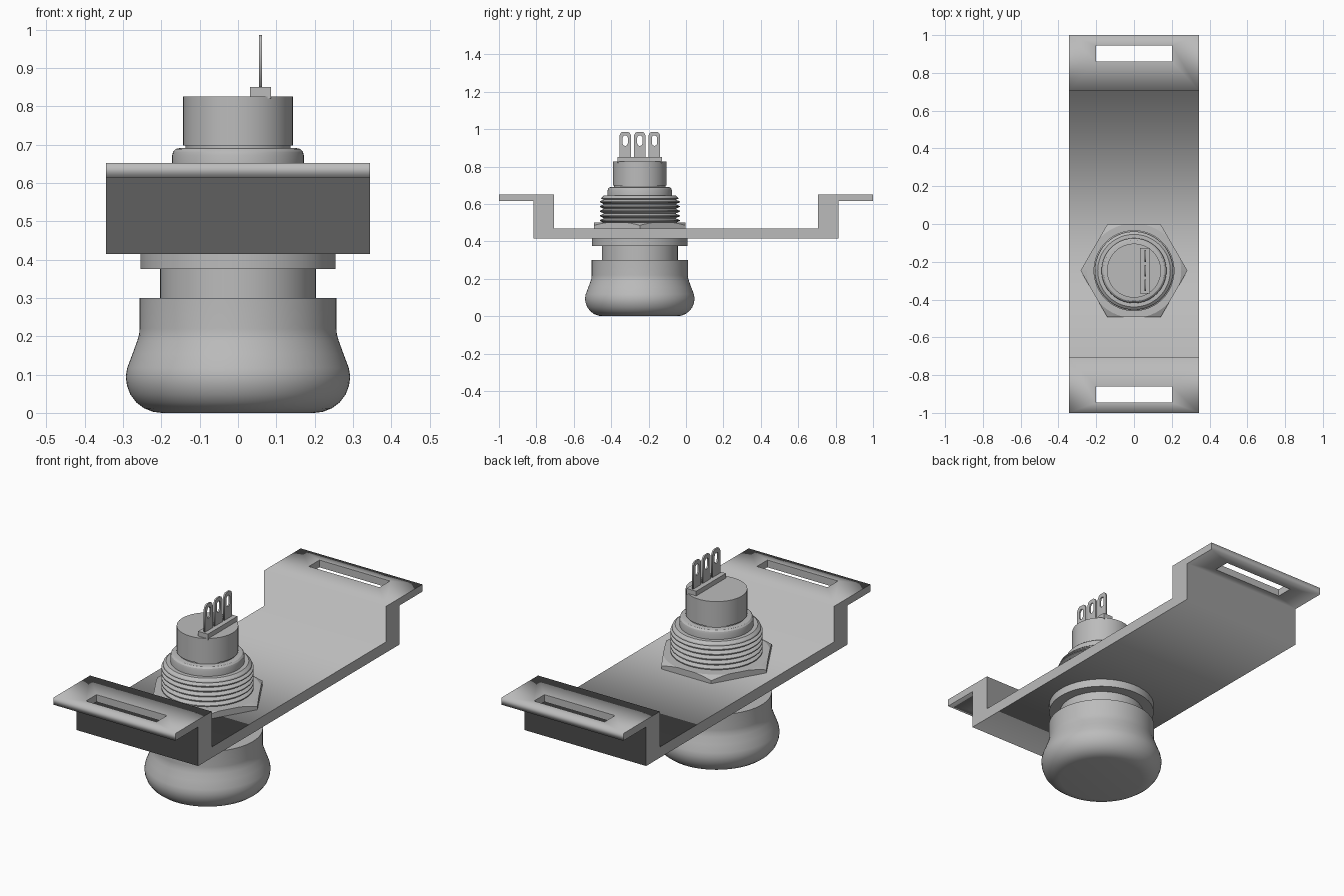
import bpy, bmesh, math
from mathutils import Matrix

if "Cube" in bpy.data.objects:
    bpy.data.objects.remove(bpy.data.objects["Cube"], do_unlink=True)

CY = -0.247  # axis of the push button

grey = bpy.data.materials.new("plain grey")
grey.use_nodes = True
GREY = (0.5, 0.5, 0.5, 1)
grey.diffuse_color = GREY
grey.node_tree.nodes["Principled BSDF"].inputs["Base Color"].default_value = GREY


def add(name, data):
    obj = bpy.data.objects.new(name, data)
    bpy.context.collection.objects.link(obj)
    data.materials.append(grey)
    return obj


def select(obj):
    bpy.ops.object.select_all(action="DESELECT")
    obj.select_set(True)
    bpy.context.view_layer.objects.active = obj


def from_bmesh(name, bm):
    bmesh.ops.recalc_face_normals(bm, faces=bm.faces)
    mesh = bpy.data.meshes.new(name)
    bm.to_mesh(mesh)
    bm.free()
    return add(name, mesh)


def box(name, x, y, z):
    bm = bmesh.new()
    size = Matrix.Diagonal((x[1] - x[0], y[1] - y[0], z[1] - z[0], 1))
    mid = Matrix.Translation([sum(r) / 2 for r in (x, y, z)])
    bmesh.ops.create_cube(bm, size=1, matrix=mid @ size)
    return from_bmesh(name, bm)


def lathe(name, profile, sides=72):
    """Turn (radius, height) points about the button axis, closing both ends."""
    bm = bmesh.new()
    rings = [[bm.verts.new((r * math.cos(math.tau * i / sides),
                            CY + r * math.sin(math.tau * i / sides), z))
              for i in range(sides)] for r, z in profile]
    for low, high in zip(rings, rings[1:]):
        for i in range(sides):
            j = (i + 1) % sides
            bm.faces.new((low[i], low[j], high[j], high[i]))
    bm.faces.new(rings[0])
    bm.faces.new(rings[-1])
    return from_bmesh(name, bm)


def smooth(obj, degrees=28):
    select(obj)
    bpy.ops.object.shade_smooth_by_angle(angle=math.radians(degrees))


def boolean(obj, cutter, operation):
    cutter.hide_render = True
    mod = obj.modifiers.new("cut", "BOOLEAN")
    mod.operation, mod.solver, mod.object = operation, "EXACT", cutter
    select(obj)
    bpy.ops.object.modifier_apply(modifier=mod.name)
    bpy.data.objects.remove(cutter, do_unlink=True)


def side_plate(name, outlines, x, half_width):
    """Extrude closed (y, z) outlines along x; inner outlines become holes."""
    curve = bpy.data.curves.new(name, "CURVE")
    curve.dimensions, curve.fill_mode, curve.extrude = "2D", "BOTH", half_width
    for points in outlines:
        spline = curve.splines.new("POLY")
        spline.points.add(len(points) - 1)
        for p, (y, z) in zip(spline.points, points):
            p.co = (y, z, 0, 1)
        spline.use_cyclic_u = True
    obj = add(name, curve)
    obj.rotation_euler = (math.pi / 2, 0, math.pi / 2)
    obj.location.x = x
    select(obj)
    bpy.ops.object.convert(target="MESH")
    return bpy.context.object


# Mounting bracket with raised, slotted ends
half = [(0.705, 0.47), (0.705, 0.652), (1, 0.652), (1, 0.615), (0.815, 0.615), (0.815, 0.415)]
outline = half + [(-y, z) for y, z in reversed(half)]
bracket = side_plate("bracket", [outline], 0, 0.345)
for s in (-1, 1):
    slot = box("slot_cutter", (-0.2, 0.2), sorted((s * 0.86, s * 0.945)), (0.55, 0.75))
    boolean(bracket, slot, "DIFFERENCE")

# Push knob below the bracket
smooth(lathe("push_knob", [
    (0.2, 0), (0.222, 0.003), (0.245, 0.012), (0.265, 0.027), (0.281, 0.048), (0.29, 0.072),
    (0.293, 0.095), (0.289, 0.118), (0.275, 0.155), (0.263, 0.188), (0.258, 0.205),
    (0.257, 0.22), (0.257, 0.3)]))
smooth(lathe("neck", [(0.203, 0.298), (0.203, 0.378)]))
smooth(lathe("collar", [(0.255, 0.375), (0.255, 0.416)]))

# Hexagonal nut with chamfered corners
nut = lathe("hex_nut", [(0.283, 0.468), (0.283, 0.502)], sides=6)
chamfer = lathe("chamfer_cutter", [(0.31, 0.45), (0.31, 0.472), (0.25, 0.502), (0.24, 0.507)])
boolean(nut, chamfer, "INTERSECT")

# Threaded barrel: stacked V-shaped ridges
thread = [(0.193, 0.49)]
pitch = 0.025
for i in range(5):
    z = 0.5 + i * pitch
    thread += [(0.193, z), (0.214, z + 0.009), (0.214, z + 0.014), (0.193, z + 0.023)]
thread += [(0.207, 0.628), (0.205, 0.634), (0.192, 0.645), (0.17, 0.645)]
smooth(lathe("threaded_barrel", thread))

# Shoulder and switch body
smooth(lathe("shoulder", [(0.172, 0.64), (0.172, 0.672), (0.169, 0.682),
                          (0.162, 0.689), (0.152, 0.691)]))
smooth(lathe("groove", [(0.137, 0.685), (0.137, 0.702)]))
smooth(lathe("switch_body", [(0.143, 0.698), (0.143, 0.826)]))

# Terminal block and three solder lugs
box("terminal_block", (0.031, 0.086), (CY - 0.12, CY + 0.12), (0.82, 0.85))
for i in (-1, 0, 1):
    c = CY + i * 0.078
    lug = [(-0.031, 0.84), (0.031, 0.84), (0.031, 0.966), (0.024, 0.98), (0.015, 0.986),
           (-0.015, 0.986), (-0.024, 0.98), (-0.031, 0.966)]
    hole = [(0.014 * math.cos(a), (0.953 if k < 8 else 0.925) + 0.014 * math.sin(a))
            for k in range(16) for a in [math.pi * (k - (k // 8)) / 7]]
    side_plate(f"solder_lug_{i + 2}",
               [[(c + y, z) for y, z in pts] for pts in (lug, hole)], 0.059, 0.004)
